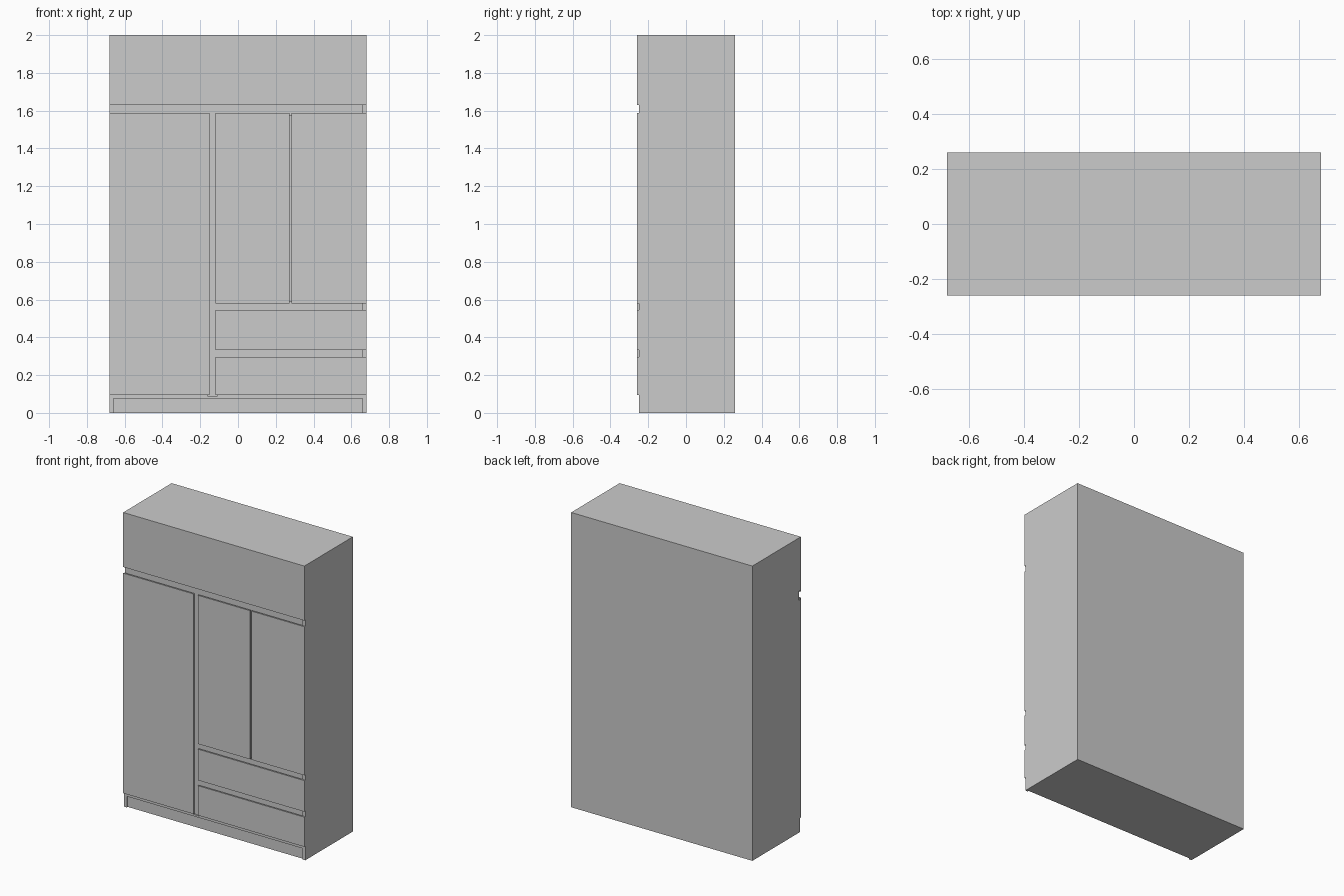
import bpy

if "Cube" in bpy.data.objects:
    bpy.data.objects.remove(bpy.data.objects["Cube"])

HW, BACK, FRONT = 0.68, 0.26, -0.25   # half width, back plane, carcass front plane
DOOR = -0.26                          # outer face of doors and drawers
RECESS = -0.24                        # depth of the finger-pull channels


def box(name, x0, x1, y0, y1, z0, z1):
    bpy.ops.mesh.primitive_cube_add(
        size=1, location=((x0 + x1) / 2, (y0 + y1) / 2, (z0 + z1) / 2))
    ob = bpy.context.object
    ob.name = name
    ob.scale = (x1 - x0, y1 - y0, z1 - z0)
    bpy.ops.object.transform_apply(location=True, rotation=False, scale=True)
    return ob


def cut(target, x0, x1, z0, z1):
    """Cut a front recess into the target."""
    cutter = box("recess_cutter", x0, x1, -0.3, RECESS, z0, z1)
    cutter.hide_render = True
    mod = target.modifiers.new("recess", 'BOOLEAN')
    mod.operation = 'DIFFERENCE'
    mod.solver = 'EXACT'
    mod.object = cutter
    bpy.context.view_layer.objects.active = target
    bpy.ops.object.modifier_apply(modifier=mod.name)
    bpy.data.objects.remove(cutter)


# Carcass with recessed plinth and finger-pull channels
carcass = box("carcass", -HW, HW, FRONT, BACK, 0, 2)
cut(carcass, -0.66, 0.66, -0.1, 0.075)       # plinth
cut(carcass, -0.75, 0.66, 1.575, 1.64)       # under the top flap
cut(carcass, -0.16, 0.66, 0.53, 0.59)        # above upper drawer
cut(carcass, -0.16, 0.66, 0.285, 0.34)       # above lower drawer
cut(carcass, -0.16, -0.11, 0.087, 1.60)      # beside the tall door

# Doors, drawers and top flap
fronts = {
    "top_flap": (-HW, HW, 1.63, 2.0),
    "tall_door": (-HW, -0.152, 0.095, 1.588),
    "middle_door": (-0.12, 0.272, 0.58, 1.588),
    "right_door": (0.282, HW, 0.58, 1.588),
    "upper_drawer": (-0.12, HW, 0.333, 0.544),
    "lower_drawer": (-0.12, HW, 0.095, 0.296),
}
for name, (x0, x1, z0, z1) in fronts.items():
    box(name, x0, x1, DOOR, FRONT, z0, z1)
